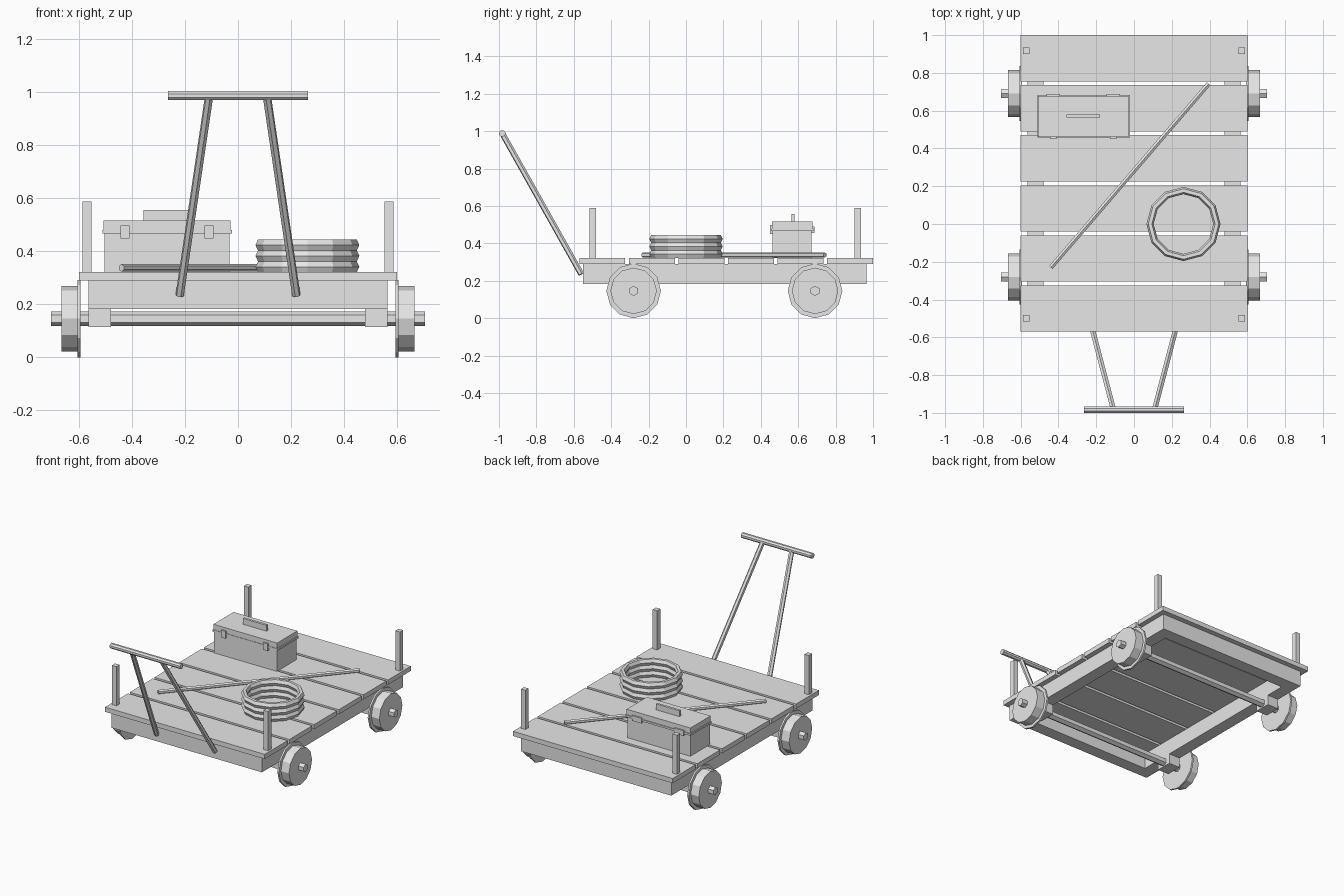
import bpy, bmesh, math
from mathutils import Vector

if "Cube" in bpy.data.objects:
    bpy.data.objects.remove(bpy.data.objects["Cube"])

GREY = (0.8, 0.8, 0.8, 1.0)
grey = bpy.data.materials.new("plain_grey")
grey.use_nodes = True
grey.diffuse_color = GREY
grey.node_tree.nodes["Principled BSDF"].inputs["Base Color"].default_value = GREY


def finish(name, bm):
    bmesh.ops.recalc_face_normals(bm, faces=bm.faces)
    mesh = bpy.data.meshes.new(name)
    bm.to_mesh(mesh)
    bm.free()
    mesh.materials.append(grey)
    obj = bpy.data.objects.new(name, mesh)
    bpy.context.collection.objects.link(obj)
    return obj


def box(name, x, y, z, bevel=0):
    """Box from (min, max) ranges."""
    bm = bmesh.new()
    bmesh.ops.create_cube(bm, size=1)
    for v in bm.verts:
        v.co = [r[0] if c < 0 else r[1] for c, r in zip(v.co, (x, y, z))]
    if bevel:
        top = [e for e in bm.edges if all(v.co.z == max(z) for v in e.verts)]
        bmesh.ops.bevel(bm, geom=top, offset=bevel, segments=1, affect='EDGES')
    return finish(name, bm)


def rod(name, a, b, radius, sides=6, turn=0):
    """Straight prism between two points."""
    a, b = Vector(a), Vector(b)
    bm = bmesh.new()
    bmesh.ops.create_cone(bm, cap_ends=True, segments=sides, radius1=radius,
                          radius2=radius, depth=(b - a).length)
    obj = finish(name, bm)
    obj.rotation_mode = 'QUATERNION'
    spin = Vector((0, 0, 1)).rotation_difference(Vector((0, 0, 1)))
    obj.rotation_quaternion = (b - a).to_track_quat('Z', 'Y') @ spin
    obj.location = (a + b) / 2
    if turn:
        for v in obj.data.vertices:
            x, y = v.co.x, v.co.y
            v.co.x = x * math.cos(turn) - y * math.sin(turn)
            v.co.y = x * math.sin(turn) + y * math.cos(turn)
    return obj


# Deck planks
WIDTH, PITCH = 0.245, 0.265
for i in range(6):
    y = -0.57 + i * PITCH
    box(f"deck_plank_{i + 1}", (-0.6, 0.6), (y, y + WIDTH), (0.29, 0.322))

# Underframe
box("front_beam", (-0.565, 0.565), (-0.55, -0.465), (0.183, 0.29))
box("rear_beam", (-0.565, 0.565), (0.88, 0.965), (0.183, 0.29))
for side, s in (("left", 1), ("right", -1)):
    box(f"{side}_rail", (s * 0.48, s * 0.565), (-0.465, 0.88), (0.183, 0.29))

# Wheels, axles and bearing blocks
HUB = 0.146
for end, y in (("front", -0.28), ("rear", 0.69)):
    rod(f"{end}_axle", (-0.705, y, HUB), (0.705, y, HUB), 0.027)
    for side, s in (("left", 1), ("right", -1)):
        rod(f"{end}_{side}_wheel", (s * 0.6, y, HUB), (s * 0.666, y, HUB), 0.124, 12)
        rod(f"{end}_{side}_wheel_flange", (s * 0.594, y, HUB),
            (s * 0.606, y, HUB), 0.146, 12)
        box(f"{end}_{side}_bearing_block", (s * 0.48, s * 0.565),
            (y - 0.055, y + 0.055), (0.115, 0.183))

# Corner posts
for end, y in (("front", -0.498), ("rear", 0.918)):
    for side, s in (("left", 1), ("right", -1)):
        box(f"{end}_{side}_post", (s * 0.553, s * 0.587),
            (y - 0.017, y + 0.017), (0.322, 0.588))

# Push handle
rod("handle_crossbar", (-0.265, -0.983, 0.988), (0.265, -0.983, 0.988), 0.018, 8, math.pi / 8)
for side, s in (("left", 1), ("right", -1)):
    rod(f"handle_{side}_leg", (s * 0.11, -0.978, 0.98), (s * 0.22, -0.56, 0.235), 0.016)

# Toolbox
box("toolbox_body", (-0.503, -0.032), (0.463, 0.672), (0.322, 0.47))
box("toolbox_lip", (-0.512, -0.022), (0.457, 0.682), (0.467, 0.48))
box("toolbox_lid", (-0.507, -0.028), (0.46, 0.677), (0.48, 0.517), 0.008)
box("toolbox_handle", (-0.357, -0.18), (0.564, 0.58), (0.517, 0.557))
for i, x in enumerate((-0.427, -0.11)):
    box(f"toolbox_latch_{i + 1}", (x - 0.017, x + 0.017), (0.45, 0.465), (0.449, 0.498))
    box(f"toolbox_hinge_{i + 1}", (x - 0.035, x + 0.035), (0.67, 0.687), (0.455, 0.49))

# Coil of three stacked rings
for i in range(3):
    bm = bmesh.new()
    loops = []
    for j in range(12):
        a = j * math.tau / 12
        loop = []
        for k in range(6):
            t = k * math.tau / 6
            r = 0.177 + 0.019 * math.cos(t)
            z = 0.342 + i * 0.041 + 0.0237 * math.sin(t)
            loop.append(bm.verts.new((0.262 + r * math.cos(a), r * math.sin(a), z)))
        loops.append(loop)
    for j in range(12):
        p, q = loops[j], loops[(j + 1) % 12]
        for k in range(6):
            m = (k + 1) % 6
            bm.faces.new((p[k], q[k], q[m], p[m]))
    finish(f"coil_ring_{i + 1}", bm)

# Loose bar lying on the deck
rod("loose_bar", (-0.44, -0.23, 0.338), (0.395, 0.742, 0.338), 0.014)
